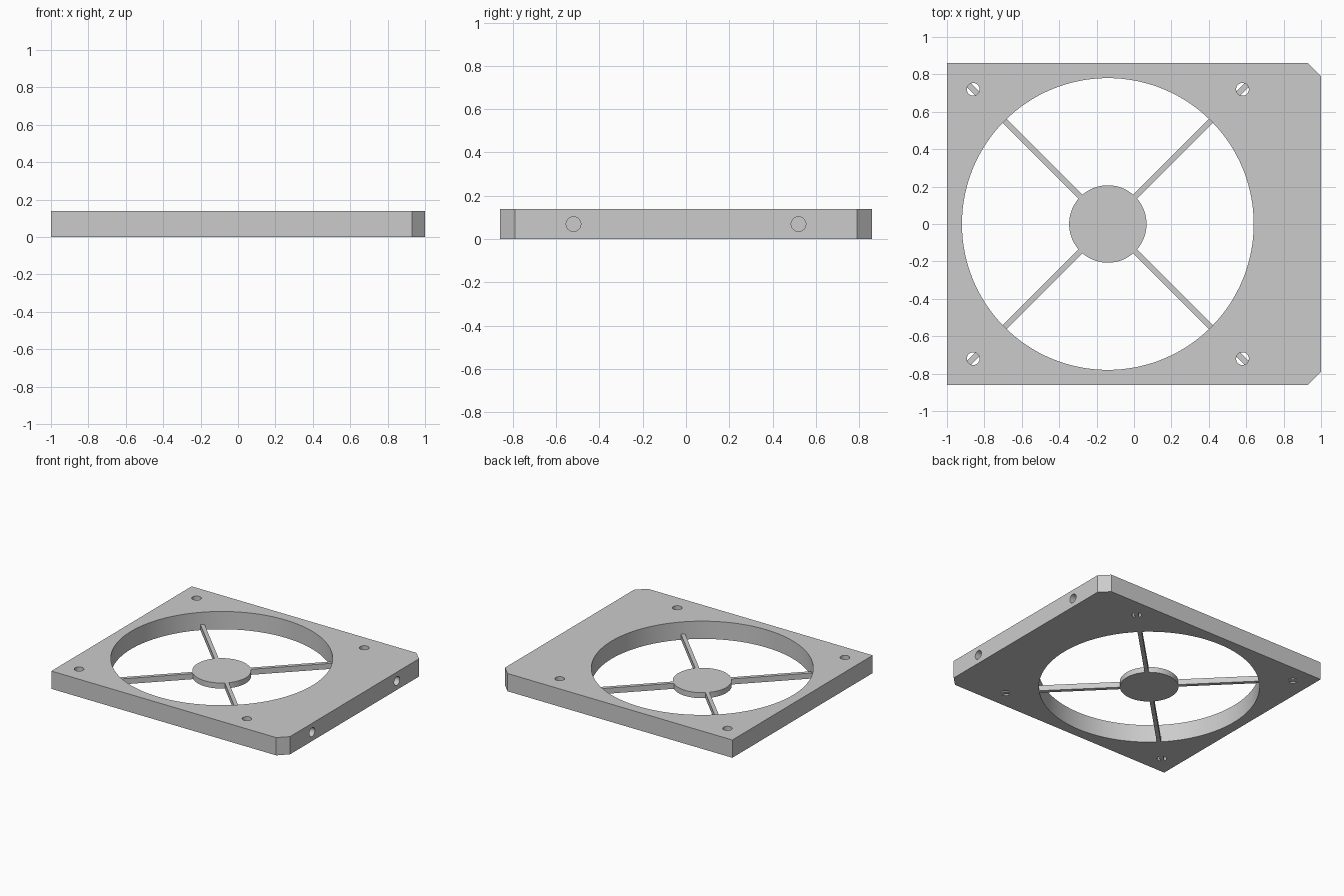
import bpy
import bmesh
from math import cos, sin, pi, radians
from mathutils import Matrix, Vector

cube = bpy.data.objects.get("Cube")
if cube:
    bpy.data.objects.remove(cube, do_unlink=True)

# Main dimensions
HALF_X, HALF_Y, THICK, CHAMFER = 1.0, 0.86, 0.138, 0.07
CENTRE = Vector((-0.14, 0, 0))
OPENING_R, HUB_R, HOLE_R = 0.78, 0.207, 0.034
SPOKE_H, SPOKE_W = 0.043, 0.029
HOLE_OFFSET = 0.72
SIDE_HOLE_Y, SIDE_HOLE_DEPTH = 0.52, 0.27

grey = bpy.data.materials.new("light grey")
grey.use_nodes = True
grey.diffuse_color = (0.6, 0.6, 0.6, 1)
grey.node_tree.nodes["Principled BSDF"].inputs["Base Color"].default_value = (0.6, 0.6, 0.6, 1)


def add_object(name, bm):
    bmesh.ops.recalc_face_normals(bm, faces=bm.faces)
    mesh = bpy.data.meshes.new(name)
    bm.to_mesh(mesh)
    bm.free()
    mesh.materials.append(grey)
    obj = bpy.data.objects.new(name, mesh)
    bpy.context.collection.objects.link(obj)
    return obj


def prism(name, outline, height):
    bm = bmesh.new()
    face = bm.faces.new([bm.verts.new((x, y, 0)) for x, y in outline])
    top = bmesh.ops.extrude_face_region(bm, geom=[face])["geom"]
    verts = [v for v in top if isinstance(v, bmesh.types.BMVert)]
    bmesh.ops.translate(bm, verts=verts, vec=(0, 0, height))
    return add_object(name, bm)


def cylinder(name, radius, depth, centre, segments, along_x=False):
    bm = bmesh.new()
    turn = Matrix.Rotation(pi / 2, 4, "Y") if along_x else Matrix.Identity(4)
    bmesh.ops.create_cone(bm, cap_ends=True, segments=segments, radius1=radius,
                          radius2=radius, depth=depth,
                          matrix=Matrix.Translation(centre) @ turn)
    return add_object(name, bm)


def diagonal_bar(name, angle, start, end):
    # Bar lying on the ground, running outwards from the hub centre
    bm = bmesh.new()
    place = (Matrix.Translation(CENTRE) @ Matrix.Rotation(angle, 4, "Z")
             @ Matrix.Translation(((start + end) / 2, 0, SPOKE_H / 2))
             @ Matrix.Diagonal((end - start, SPOKE_W, SPOKE_H, 1)))
    bmesh.ops.create_cube(bm, size=1, matrix=place)
    return add_object(name, bm)


def select_only(obj):
    bpy.ops.object.select_all(action="DESELECT")
    obj.select_set(True)
    bpy.context.view_layer.objects.active = obj


def cut(target, cutter):
    mod = target.modifiers.new("cut", "BOOLEAN")
    mod.operation = "DIFFERENCE"
    mod.solver = "EXACT"
    mod.object = cutter
    select_only(target)
    bpy.ops.object.modifier_apply(modifier=mod.name)
    bpy.data.objects.remove(cutter, do_unlink=True)


# Frame plate with two chamfered corners on one side
frame = prism("frame", [(-HALF_X, -HALF_Y), (HALF_X - CHAMFER, -HALF_Y),
                        (HALF_X, CHAMFER - HALF_Y), (HALF_X, HALF_Y - CHAMFER),
                        (HALF_X - CHAMFER, HALF_Y), (-HALF_X, HALF_Y)], THICK)

# Large round opening, screw holes and blind side holes
middle = Vector((0, 0, THICK / 2))
cut(frame, cylinder("opening_cutter", OPENING_R, 1, CENTRE + middle, 128))
for sx in (-1, 1):
    for sy in (-1, 1):
        corner = CENTRE + Vector((sx, sy, 0)) * HOLE_OFFSET
        cut(frame, cylinder("screw_hole_cutter", HOLE_R, 1, corner + middle, 32))
for sy in (-1, 1):
    spot = Vector((HALF_X, sy * SIDE_HOLE_Y, THICK / 2))
    cut(frame, cylinder("side_hole_cutter", HOLE_R, 2 * SIDE_HOLE_DEPTH, spot, 32, True))

# Hub disc
hub = cylinder("hub", HUB_R, SPOKE_H, CENTRE + Vector((0, 0, SPOKE_H / 2)), 96)

# Spokes, and the bars that cross the bottom of each screw hole
hole_distance = HOLE_OFFSET * 2 ** 0.5
for i in range(4):
    angle = radians(45 + 90 * i)
    diagonal_bar(f"spoke_{i + 1}", angle, HUB_R - 0.005, OPENING_R + 0.005)
    diagonal_bar(f"screw_hole_bar_{i + 1}", angle,
                 hole_distance - HOLE_R - 0.003, hole_distance + HOLE_R + 0.003)

# Smooth round walls with crisp edges
for obj in (frame, hub):
    select_only(obj)
    bpy.ops.object.shade_smooth_by_angle(angle=radians(30))
